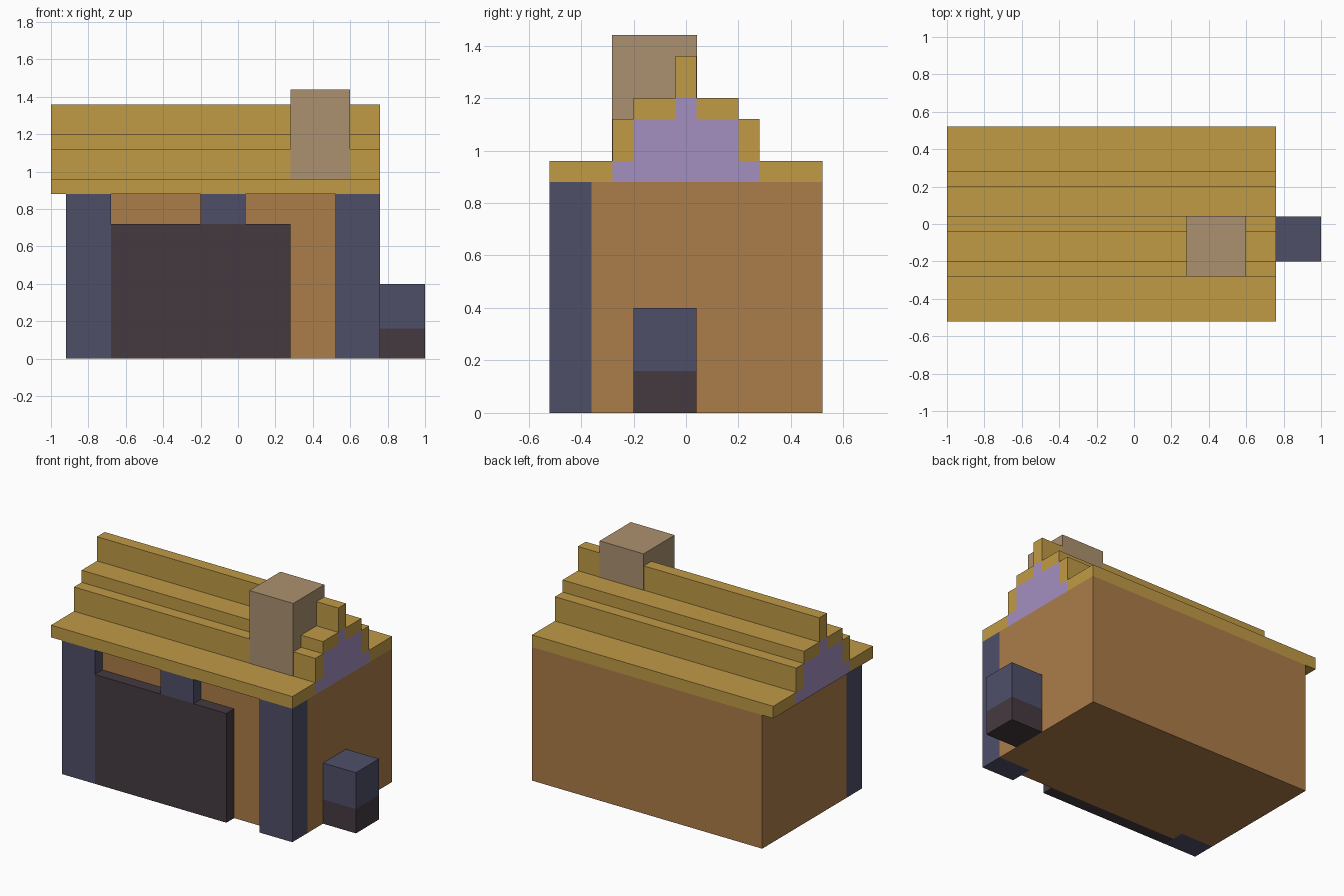
import bpy
import bmesh

old = bpy.data.objects.get("Cube")
if old:
    bpy.data.objects.remove(old, do_unlink=True)


def material(name, hex_code):
    def linear(c):
        return c / 12.92 if c <= 0.04045 else ((c + 0.055) / 1.055) ** 2.4
    rgba = [linear(int(hex_code[i:i + 2], 16) / 255) for i in (0, 2, 4)] + [1]
    mat = bpy.data.materials.new(name)
    mat.use_nodes = True
    mat.diffuse_color = rgba
    bsdf = mat.node_tree.nodes["Principled BSDF"]
    bsdf.inputs["Base Color"].default_value = rgba
    bsdf.inputs["Roughness"].default_value = 0.9
    return mat


GOLD = material("thatch gold", "C09B46")
BROWN = material("wall brown", "AB7C48")
NAVY = material("slate navy", "4E4F69")
DARK = material("door dark", "453A40")
TAN = material("chimney tan", "AC9170")
PURPLE = material("gable purple", "A48FC0")


def prism(name, points, direction, mat):
    """Extrude a flat outline along a direction vector."""
    bm = bmesh.new()
    face = bm.faces.new([bm.verts.new(p) for p in points])
    out = bmesh.ops.extrude_face_region(bm, geom=[face])
    moved = [v for v in out["geom"] if isinstance(v, bmesh.types.BMVert)]
    bmesh.ops.translate(bm, verts=moved, vec=direction)
    bmesh.ops.recalc_face_normals(bm, faces=bm.faces)
    mesh = bpy.data.meshes.new(name)
    bm.to_mesh(mesh)
    bm.free()
    mesh.materials.append(mat)
    obj = bpy.data.objects.new(name, mesh)
    bpy.context.collection.objects.link(obj)
    return obj


def box(name, x, y, z, mat):
    base = [(x[0], y[0], z[0]), (x[1], y[0], z[0]),
            (x[1], y[1], z[0]), (x[0], y[1], z[0])]
    return prism(name, base, (0, 0, z[1] - z[0]), mat)


WALL_TOP = 0.88
ROOF_X = (-1.0, 0.76)

# Walls: floor plan with the front corners notched for the posts
plan = [(-0.92, 0.52), (-0.92, -0.36), (-0.68, -0.36), (-0.68, -0.44),
        (0.52, -0.44), (0.52, -0.36), (0.76, -0.36), (0.76, 0.52)]
prism("walls", [(x, y, 0) for x, y in plan], (0, 0, WALL_TOP), BROWN)

# Front posts, door panel and the short bracket above it
box("front_post_right", (-0.92, -0.68), (-0.52, -0.36), (0, WALL_TOP), NAVY)
box("front_post_left", (0.52, 0.76), (-0.52, -0.36), (0, WALL_TOP), NAVY)
box("door_panel", (-0.68, 0.28), (-0.52, -0.44), (0, 0.72), DARK)
box("door_bracket", (-0.20, 0.04), (-0.52, -0.44), (0.72, WALL_TOP), NAVY)

# Stepped roof courses on both slopes: inner y, outer y, bottom, top
courses = [("eave", 0.28, 0.52, 0.88, 0.96),
           ("lower_step", 0.20, 0.28, 0.96, 1.12),
           ("upper_step", 0.04, 0.20, 1.12, 1.20)]
for name, inner, outer, z0, z1 in courses:
    box("roof_" + name + "_front", ROOF_X, (-outer, -inner), (z0, z1), GOLD)
    box("roof_" + name + "_back", ROOF_X, (inner, outer), (z0, z1), GOLD)
box("roof_ridge", ROOF_X, (-0.04, 0.04), (1.20, 1.36), GOLD)

# Gable filling under the roof courses
half = [(0.28, 0.88), (0.28, 0.96), (0.20, 0.96),
        (0.20, 1.12), (0.04, 1.12), (0.04, 1.20)]
outline = half + [(-y, z) for y, z in reversed(half)]
prism("gable", [(ROOF_X[0], y, z) for y, z in outline],
      (ROOF_X[1] - ROOF_X[0], 0, 0), PURPLE)

# Chimney, a hair proud of the roof courses
box("chimney", (0.28, 0.60), (-0.282, 0.042), (0.96, 1.44), TAN)

# Side barrel block in two colours
box("side_block_base", (0.76, 1.0), (-0.20, 0.04), (0, 0.16), DARK)
box("side_block_top", (0.76, 1.0), (-0.20, 0.04), (0.16, 0.40), NAVY)
